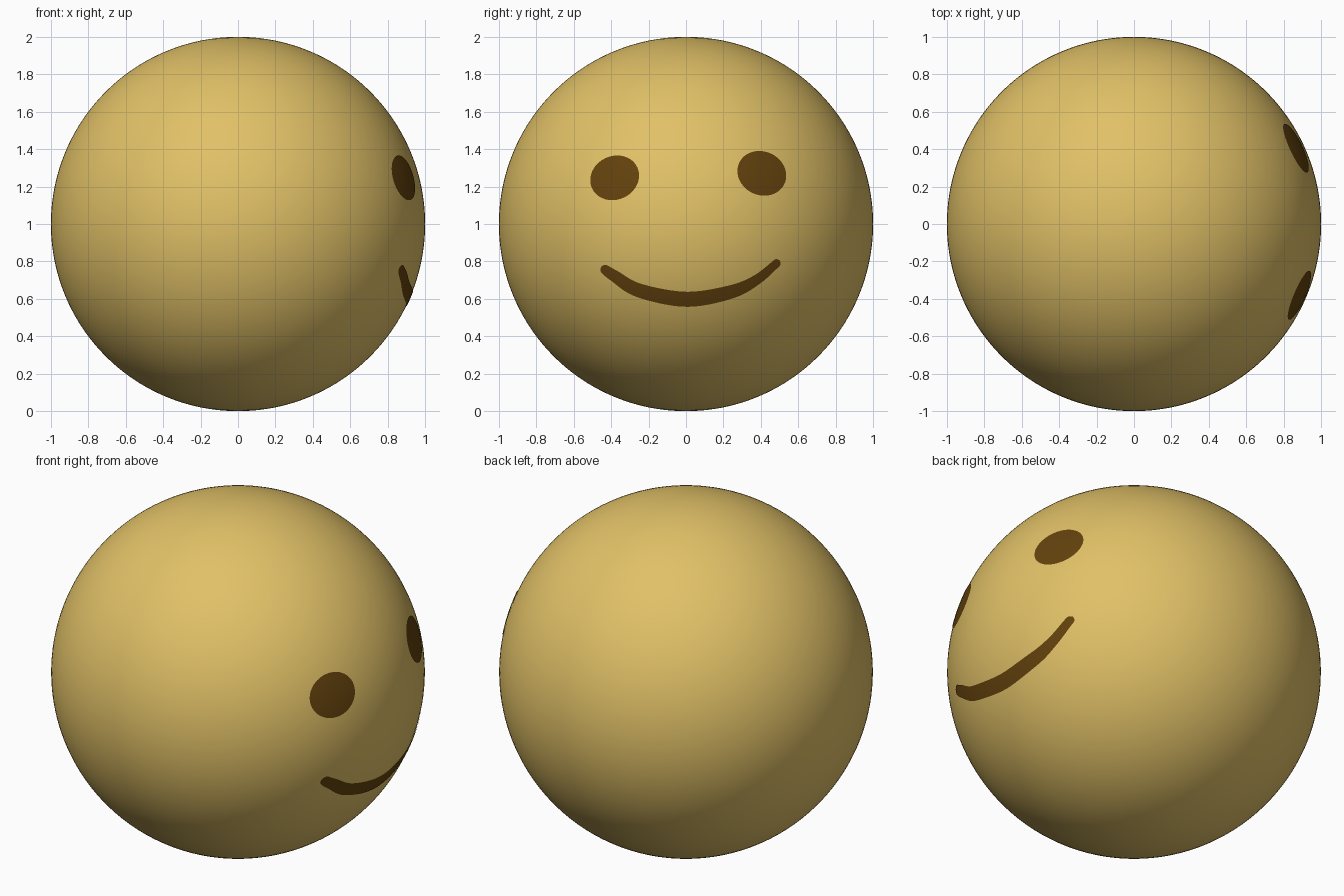
import bpy, bmesh, math
from mathutils import Vector

if "Cube" in bpy.data.objects:
    bpy.data.objects.remove(bpy.data.objects["Cube"])

CENTRE = Vector((0, 0, 1))
SKIN = 1.003  # painted plates sit just above the ball


def material(name, rgb):
    m = bpy.data.materials.new(name)
    m.diffuse_color = (*rgb, 1)
    m.use_nodes = True
    m.node_tree.nodes["Principled BSDF"].inputs["Base Color"].default_value = m.diffuse_color
    return m


yellow = material("warm yellow", (0.753, 0.533, 0.136))
brown = material("dark brown", (0.125, 0.054, 0.004))


def finish(bm, name, mat):
    for f in bm.faces:
        f.smooth = True
    me = bpy.data.meshes.new(name)
    bm.to_mesh(me)
    bm.free()
    me.materials.append(mat)
    ob = bpy.data.objects.new(name, me)
    bpy.context.collection.objects.link(ob)
    return ob


def on_ball(y, z):
    """Project a point of the right-side view onto the +x side of the ball."""
    z -= 1
    return Vector((math.sqrt(1 - y * y - z * z), y, z)) * SKIN + CENTRE


# Ball
bm = bmesh.new()
bmesh.ops.create_uvsphere(bm, u_segments=160, v_segments=80, radius=1)
bmesh.ops.translate(bm, verts=bm.verts, vec=CENTRE)
finish(bm, "ball", yellow)


# Eyes: slightly tilted ovals wrapped on the ball
def eye(name, cy, cz, tilt, a=0.133, b=0.116, n=48, rings=5):
    bm = bmesh.new()
    c, s = math.cos(tilt), math.sin(tilt)
    mid = bm.verts.new(on_ball(cy, cz))
    prev = None
    for r in range(1, rings + 1):
        ring = []
        for i in range(n):
            t = 2 * math.pi * i / n
            u, v = a * r / rings * math.cos(t), b * r / rings * math.sin(t)
            ring.append(bm.verts.new(on_ball(cy + u * c - v * s, cz + u * s + v * c)))
        for i in range(n):
            j = (i + 1) % n
            if prev:
                bm.faces.new((prev[i], ring[i], ring[j], prev[j]))
            else:
                bm.faces.new((mid, ring[i], ring[j]))
        prev = ring
    finish(bm, name, brown)


eye("left_eye", -0.38, 1.246, math.radians(25))
eye("right_eye", 0.404, 1.27, math.radians(-25))

# Smile: centre line (y, z) with half width, smoothed and wrapped on the ball
path = [Vector(p) for p in (
    (-0.452, 0.772, 0.024), (-0.38, 0.722, 0.031), (-0.25, 0.646, 0.037),
    (0, 0.599, 0.040), (0.235, 0.637, 0.036), (0.377, 0.703, 0.027),
    (0.500, 0.806, 0.021))]
pts = [2 * path[0] - path[1]] + path + [2 * path[-1] - path[-2]]
line = []
for k in range(len(path) - 1):
    p0, p1, p2, p3 = pts[k:k + 4]
    for i in range(16):
        t = i / 16
        line.append(0.5 * (2 * p1 + (p2 - p0) * t + (2 * p0 - 5 * p1 + 4 * p2 - p3) * t * t
                           + (3 * p1 - p0 - 3 * p2 + p3) * t ** 3))
line.append(path[-1])

bm = bmesh.new()
prev = None
for i, p in enumerate(line):
    d = (line[min(i + 1, len(line) - 1)] - line[max(i - 1, 0)]).xy.normalized()
    end = min((p.xy - line[0].xy).length, (p.xy - line[-1].xy).length)
    q = min(1, end / p.z)
    w = p.z * max(0.08, math.sqrt(1 - (1 - q) ** 2))  # rounded tips
    row = [bm.verts.new(on_ball(p.x - d.y * w * k, p.y + d.x * w * k))
           for k in (-1, -0.5, 0, 0.5, 1)]
    if prev:
        for k in range(4):
            bm.faces.new((prev[k], row[k], row[k + 1], prev[k + 1]))
    prev = row
finish(bm, "smile", brown)
